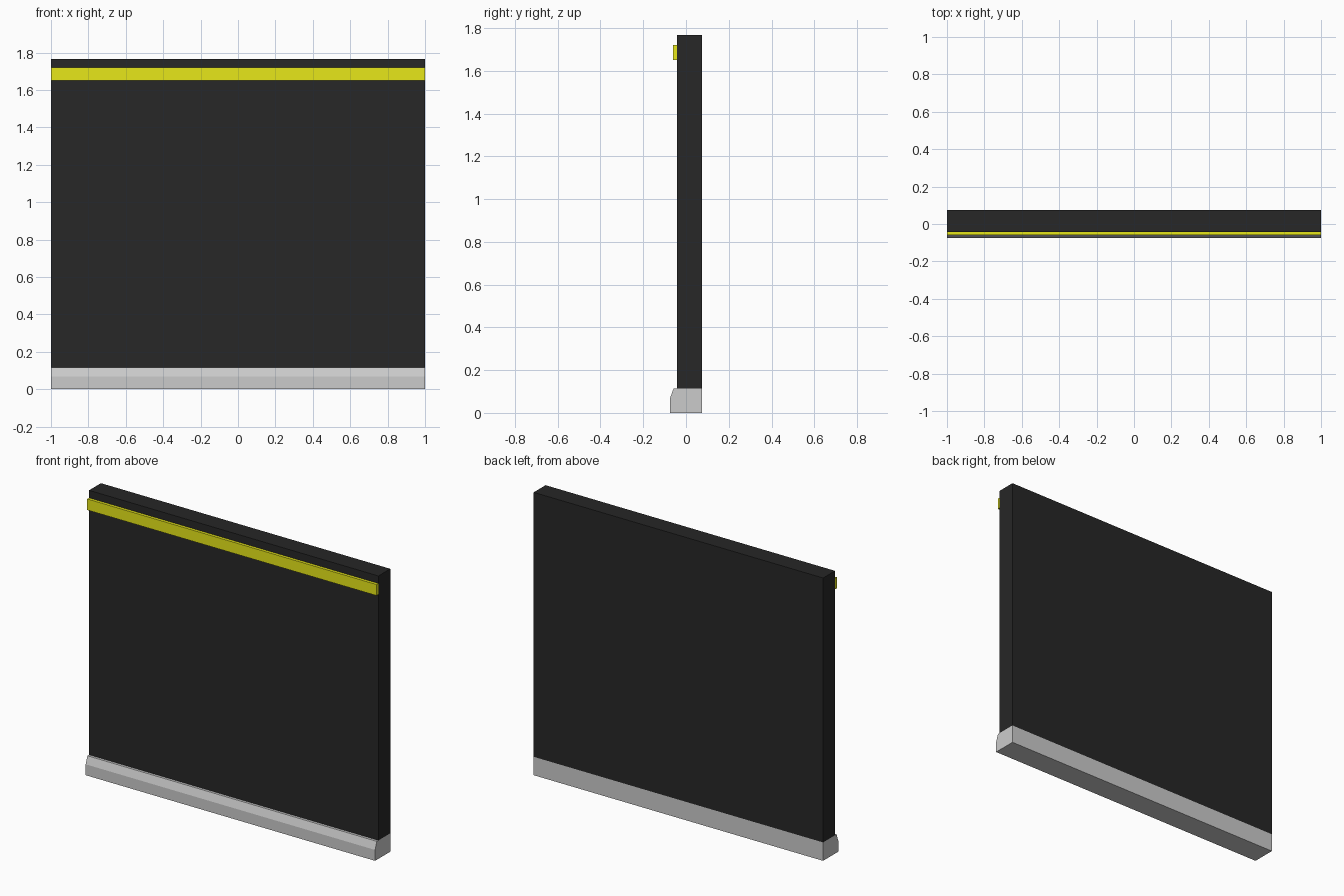
import bpy, bmesh

if "Cube" in bpy.data.objects:
    bpy.data.objects.remove(bpy.data.objects["Cube"])


def material(name, color):
    mat = bpy.data.materials.new(name)
    mat.diffuse_color = color
    mat.use_nodes = True
    mat.node_tree.nodes["Principled BSDF"].inputs["Base Color"].default_value = mat.diffuse_color
    return mat


def extrude_profile(name, profile, mat=None, half=1.0):
    """Sweep a closed (y, z) profile along x from -half to half."""
    bm = bmesh.new()
    face = bm.faces.new([bm.verts.new((-half, y, z)) for y, z in profile])
    ext = bmesh.ops.extrude_face_region(bm, geom=[face], use_keep_orig=True)
    verts = [g for g in ext["geom"] if isinstance(g, bmesh.types.BMVert)]
    bmesh.ops.translate(bm, verts=verts, vec=(2 * half, 0, 0))
    bmesh.ops.recalc_face_normals(bm, faces=bm.faces)
    mesh = bpy.data.meshes.new(name)
    bm.to_mesh(mesh)
    bm.free()
    obj = bpy.data.objects.new(name, mesh)
    bpy.context.collection.objects.link(obj)
    if mat:
        mesh.materials.append(mat)
    return obj


def rect(y0, y1, z0, z1):
    return [(y0, z0), (y1, z0), (y1, z1), (y0, z1)]


black = material("black", (0.02, 0.02, 0.02, 1))
yellow = material("yellow", (0.8, 0.8, 0.01, 1))

# Grey plinth with a chamfered front edge
extrude_profile("base_plinth", [(-0.075, 0), (0.075, 0), (0.075, 0.115),
                                (-0.058, 0.115), (-0.075, 0.068)])

# Tall dark panel standing on the plinth, flush with its back
extrude_profile("wall_panel", rect(-0.042, 0.075, 0.115, 1.767), black)

# Yellow strip across the front near the top
extrude_profile("trim_strip", rect(-0.06, -0.042, 1.651, 1.72), yellow)
